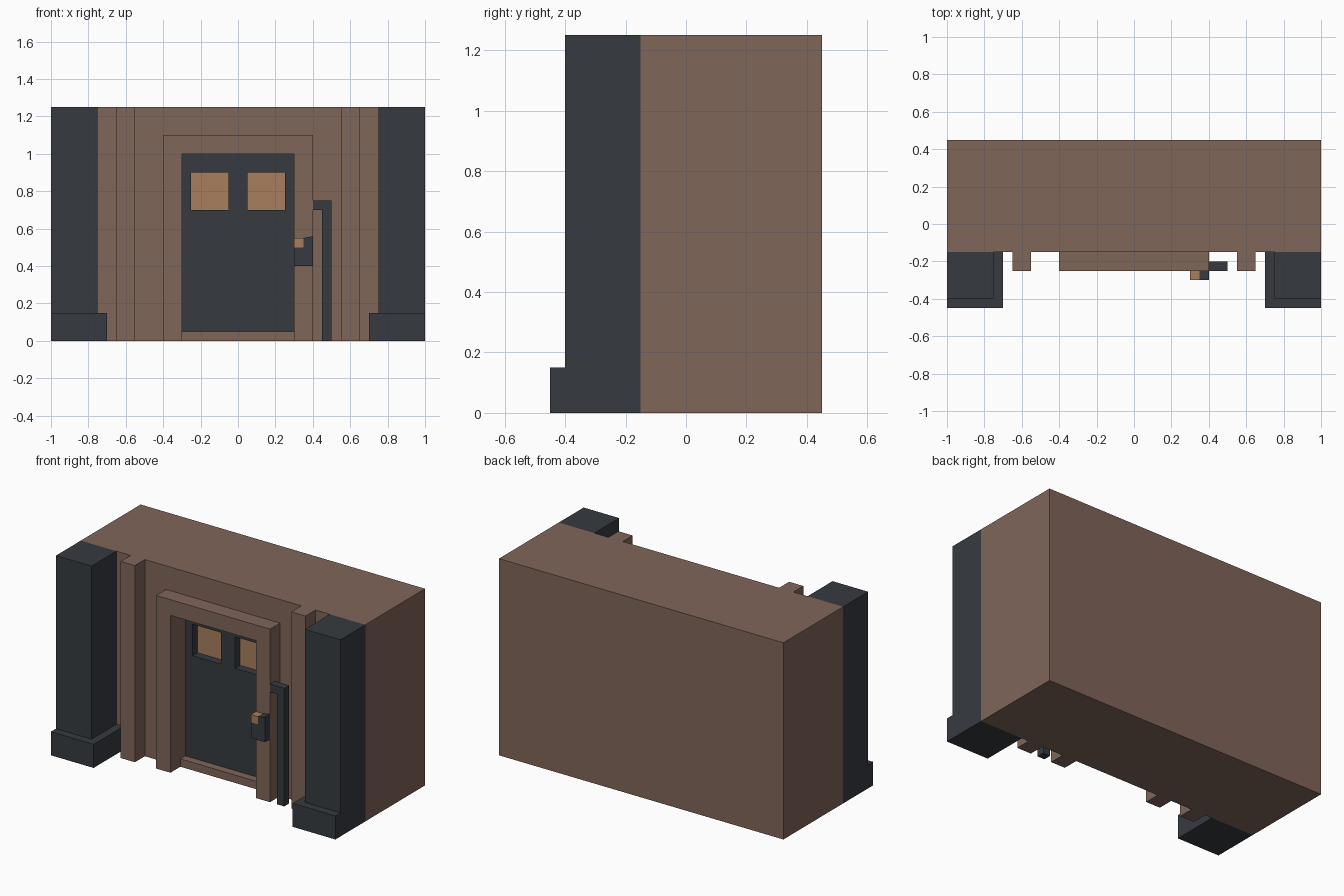
import bpy, bmesh

if "Cube" in bpy.data.objects:
    bpy.data.objects.remove(bpy.data.objects["Cube"])


def material(name, rgb):
    """Flat colour from sRGB 0-255 values."""
    m = bpy.data.materials.new(name)
    lin = [((c / 255 + 0.055) / 1.055) ** 2.4 for c in rgb]
    m.diffuse_color = (*lin, 1)
    m.use_nodes = True
    m.node_tree.nodes["Principled BSDF"].inputs["Base Color"].default_value = m.diffuse_color
    return m


BROWN = material("brown_plaster", (128, 102, 90))
DARK = material("dark_slate", (54, 59, 65))
AMBER = material("amber", (167, 127, 94))


def extrude_profile(name, points, y0, y1, mat):
    """Extrude an (x, z) outline along y from y0 to y1."""
    bm = bmesh.new()
    face = bm.faces.new([bm.verts.new((x, y0, z)) for x, z in points])
    out = bmesh.ops.extrude_face_region(bm, geom=[face])
    moved = [v for v in out["geom"] if isinstance(v, bmesh.types.BMVert)]
    bmesh.ops.translate(bm, verts=moved, vec=(0, y1 - y0, 0))
    bmesh.ops.recalc_face_normals(bm, faces=bm.faces)
    mesh = bpy.data.meshes.new(name)
    bm.to_mesh(mesh)
    bm.free()
    mesh.materials.append(mat)
    ob = bpy.data.objects.new(name, mesh)
    bpy.context.collection.objects.link(ob)
    return ob


def box(name, x, y, z, mat):
    pts = [(x[0], z[0]), (x[1], z[0]), (x[1], z[1]), (x[0], z[1])]
    return extrude_profile(name, pts, y[0], y[1], mat)


def mirrored_box(name, x, y, z, mat):
    ob = box(name, x, y, z, mat)
    ob.modifiers.new("mirror", 'MIRROR')
    return ob


def cut(ob, x, y, z):
    """Subtract a box and bake the result."""
    cutter = box("cutter", x, y, z, ob.data.materials[0])
    cutter.hide_render = True
    mod = ob.modifiers.new("cut", 'BOOLEAN')
    mod.operation = 'DIFFERENCE'
    mod.solver = 'EXACT'
    mod.object = cutter
    graph = bpy.context.evaluated_depsgraph_get()
    baked = bpy.data.meshes.new_from_object(ob.evaluated_get(graph))
    ob.modifiers.clear()
    ob.data = baked
    bpy.data.objects.remove(cutter)


# Main wall block with a doorway recess
wall = box("wall", (-1, 1), (-0.15, 0.45), (0, 1.25), BROWN)
cut(wall, (-0.3, 0.3), (-0.3, -0.02), (0.05, 1.0))

# Corner pillars with plinths, and thin wall ribs
mirrored_box("pillar", (0.75, 1), (-0.4, -0.15), (0.15, 1.25), DARK)
mirrored_box("pillar_base", (0.7, 1), (-0.45, -0.15), (0, 0.15), DARK)
mirrored_box("wall_rib", (0.55, 0.65), (-0.25, -0.15), (0, 1.25), BROWN)

# Door frame
extrude_profile("door_frame", [(-0.4, 0), (-0.3, 0), (-0.3, 1.0), (0.3, 1.0),
                               (0.3, 0), (0.4, 0), (0.4, 1.1), (-0.4, 1.1)],
                -0.25, -0.15, BROWN)

# Door with two window openings and panes set behind it
door = box("door", (-0.3, 0.3), (-0.1, -0.05), (0.05, 1.0), DARK)
for s in (-1, 1):
    xs = sorted((s * 0.05, s * 0.25))
    cut(door, xs, (-0.2, 0.0), (0.7, 0.9))
    box("window_pane", xs, (-0.05, -0.03), (0.7, 0.9), AMBER)

# Lock box on the frame with a small amber button
extrude_profile("lock_box", [(0.3, 0.4), (0.4, 0.4), (0.4, 0.56),
                             (0.35, 0.55), (0.35, 0.5), (0.3, 0.5)],
                -0.3, -0.25, DARK)
box("lock_button", (0.3, 0.35), (-0.3, -0.25), (0.5, 0.55), AMBER)

# Bent pipe running from the frame to the ground
extrude_profile("pipe", [(0.45, 0), (0.5, 0), (0.5, 0.75), (0.4, 0.75),
                         (0.4, 0.7), (0.45, 0.7)], -0.25, -0.2, DARK)
